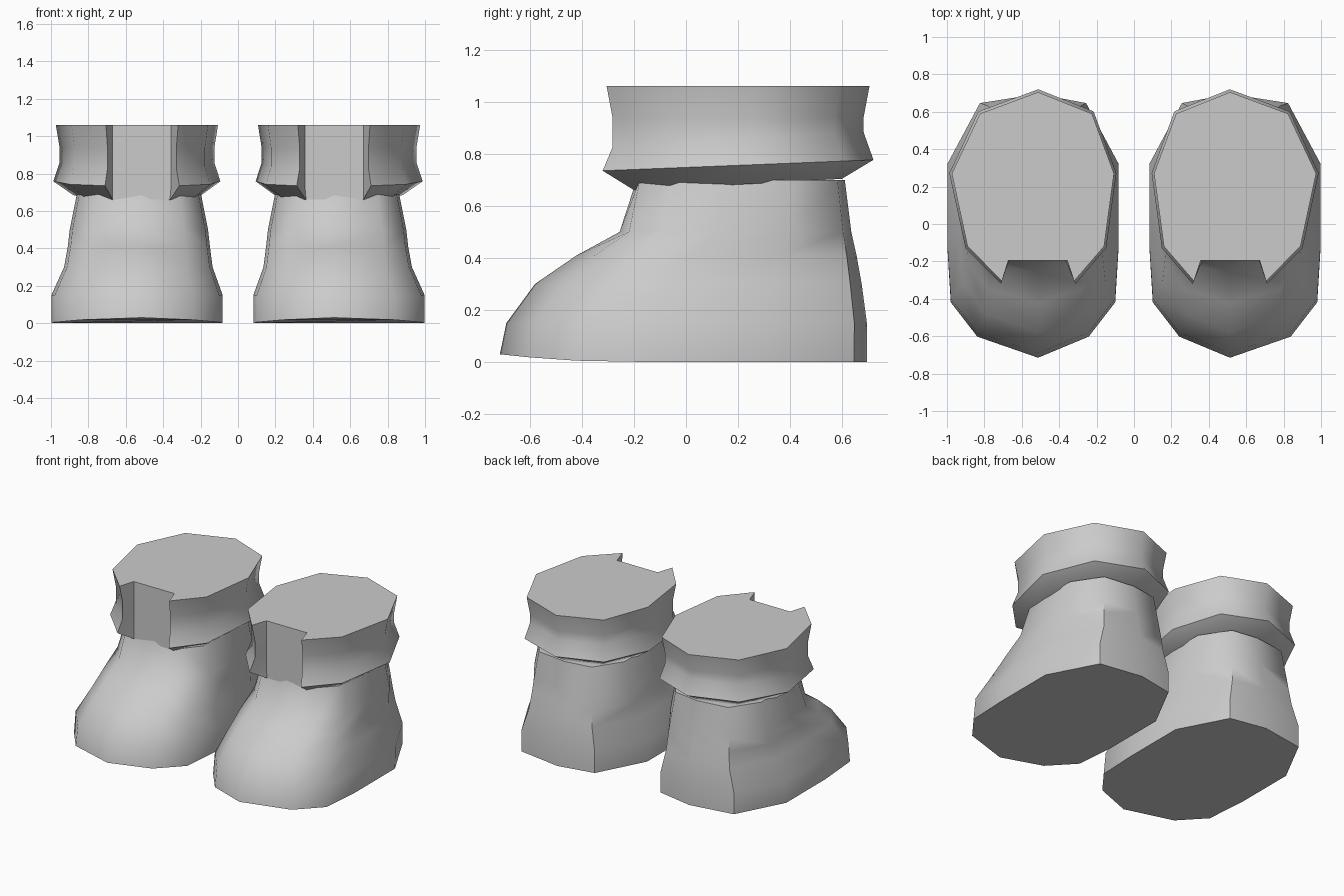
import bpy
import bmesh
import math

cube = bpy.data.objects.get("Cube")
if cube:
    bpy.data.objects.remove(cube, do_unlink=True)

grey = bpy.data.materials.new("plain_grey")
grey.use_nodes = True
shade = (0.6, 0.6, 0.6, 1)
grey.diffuse_color = shade
grey.node_tree.nodes["Principled BSDF"].inputs["Base Color"].default_value = shade


def loft(name, rings):
    """Skin a stack of closed rings and cap both ends."""
    bm = bmesh.new()
    loops = [[bm.verts.new(point) for point in ring] for ring in rings]
    for low, high in zip(loops, loops[1:]):
        for i in range(len(low)):
            j = (i + 1) % len(low)
            bm.faces.new((low[i], low[j], high[j], high[i]))
    bm.faces.new(loops[0])
    bm.faces.new(loops[-1])
    bmesh.ops.recalc_face_normals(bm, faces=bm.faces)
    mesh = bpy.data.meshes.new(name)
    bm.to_mesh(mesh)
    bm.free()
    mesh.materials.append(grey)
    obj = bpy.data.objects.new(name, mesh)
    bpy.context.collection.objects.link(obj)
    bpy.ops.object.select_all(action="DESELECT")
    obj.select_set(True)
    bpy.context.view_layer.objects.active = obj
    bpy.ops.object.shade_smooth_by_angle(angle=math.radians(50))
    return obj


# Boot plan: share of half width, share of length from toe to heel
BOOT_PLAN = [(0.65, 0.08), (0.96, 0.21), (1, 0.42), (1, 0.73), (0.62, 0.965)]

# Boot levels: height, toe, heel, half width, centre, bluntness of the front
BOOT_LEVELS = [
    (0, -0.715, 0.695, 0.458, 0.54, 0),
    (0.15, -0.69, 0.695, 0.458, 0.54, 0),
    (0.3, -0.58, 0.675, 0.397, 0.533, 0),
    (0.41, -0.42, 0.655, 0.38, 0.53, 0.2),
    (0.5, -0.255, 0.635, 0.37, 0.53, 0.5),
    (0.7, -0.19, 0.61, 0.33, 0.53, 0.8),
]


def boot_ring(side, level):
    z, toe, heel, half, centre, blunt = level
    outer, inner = [], []
    for k, (w, t) in enumerate(BOOT_PLAN):
        if k == 0:
            t *= 1 - blunt
        y = toe + t * (heel - toe)
        outer.append((centre + w * half, y))
        inner.append((centre - w * half, y))
    flat = [(0.513, toe)] + outer + [(0.513, heel)] + inner[::-1]
    # The sole curls up a little towards the toe
    return [(side * x, y, z if z else 0.03 * (max(0, -0.2 - y) / 0.515) ** 2)
            for x, y in flat]


# Cuff plan: inner x, outer x, y, from the front tips to the back corners
CUFF_PLAN = [(0.32, 0.706, -0.305), (0.16, 0.89, -0.12),
             (0.107, 0.974, 0.27), (0.225, 0.823, 0.59)]

# Cuff levels: scale, height, tilt towards the heel
CUFF_LEVELS = [(0.79, 0.66, 0.055), (1.03, 0.74, 0.04), (0.955, 0.83, 0.06),
               (0.955, 0.94, 0), (1, 1.06, 0)]


def cuff_ring(side, level):
    scale, z, tilt = level

    def grow(x, y):
        return 0.53 + (x - 0.53) * scale, 0.2 + (y - 0.2) * scale

    inner = [grow(a, y) for a, b, y in CUFF_PLAN]
    outer = [grow(b, y) for a, b, y in CUFF_PLAN]
    # Front notch, flush with the front of the shaft
    notch = [(0.357, -0.195), (0.672, -0.195)]
    flat = notch + outer + [grow(0.513, 0.705)] + inner[::-1]
    return [(side * x, y, z + tilt * (y + 0.2)) for x, y in flat]


for label, side in (("left", 1), ("right", -1)):
    loft(label + "_boot", [boot_ring(side, lv) for lv in BOOT_LEVELS])
    loft(label + "_cuff", [cuff_ring(side, lv) for lv in CUFF_LEVELS])
